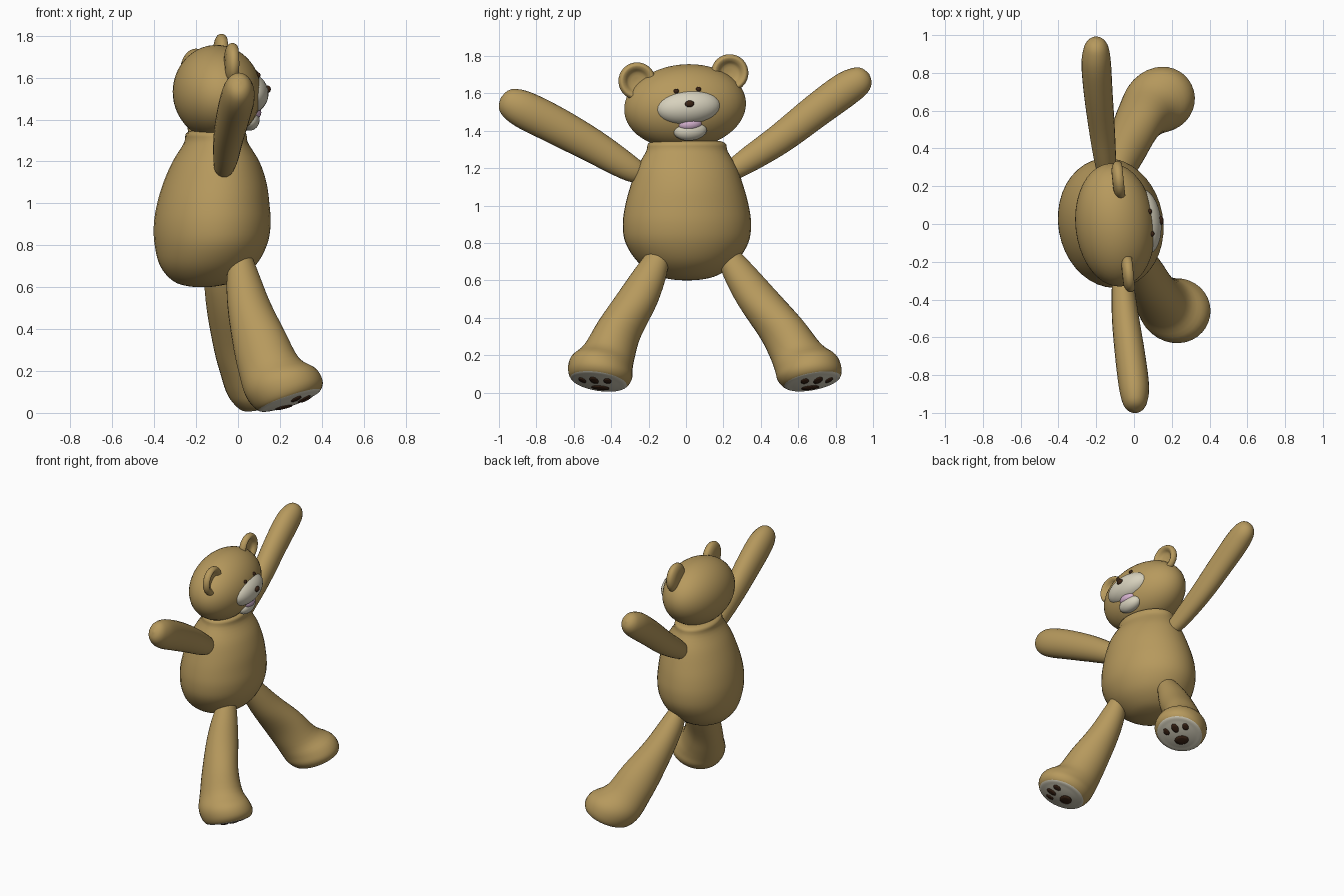
import bpy, bmesh, math
from mathutils import Vector as V, Matrix

if "Cube" in bpy.data.objects:
    bpy.data.objects.remove(bpy.data.objects["Cube"])


def material(name, rgb):
    m = bpy.data.materials.new(name)
    m.diffuse_color = (*rgb, 1)
    m.use_nodes = True
    m.node_tree.nodes["Principled BSDF"].inputs["Base Color"].default_value = m.diffuse_color
    return m


FUR = material("tan fur", (0.47, 0.32, 0.11))
CREAM = material("cream patch", (0.68, 0.64, 0.51))
PINK = material("pink mouth", (0.66, 0.44, 0.62))
BROWN = material("dark brown", (0.045, 0.018, 0.008))


def finish(name, bm, mats):
    bmesh.ops.remove_doubles(bm, verts=bm.verts, dist=1e-5)
    bmesh.ops.recalc_face_normals(bm, faces=bm.faces)
    me = bpy.data.meshes.new(name)
    bm.to_mesh(me)
    bm.free()
    for m in mats:
        me.materials.append(m)
    for p in me.polygons:
        p.use_smooth = True
    ob = bpy.data.objects.new(name, me)
    bpy.context.collection.objects.link(ob)
    return ob


def catmull(a, b, c, d, t):
    return 0.5 * (2 * b + (c - a) * t + (2 * a - 5 * b + 4 * c - d) * t * t
                  + (3 * b - a - 3 * c + d) * t ** 3)


def loft(name, rings, mats, steps=4, split=99, warp=lambda p: p, seg=28):
    """Skin smoothly through elliptical rings (centre, half axis u, half axis v)."""
    n = len(rings)
    full = []
    for i in range(n - 1):
        q = [rings[min(max(j, 0), n - 1)] for j in (i - 1, i, i + 1, i + 2)]
        for k in range(steps):
            full.append([catmull(*(r[e] for r in q), k / steps) for e in range(3)])
    full.append(rings[-1])
    bm = bmesh.new()
    rows = []
    for c, u, v in full:
        ang = [2 * math.pi * k / seg for k in range(seg)]
        rows.append([bm.verts.new(warp(c + u * math.cos(a) + v * math.sin(a))) for a in ang])
    for i in range(len(rows) - 1):
        for k in range(seg):
            j = (k + 1) % seg
            f = bm.faces.new((rows[i][k], rows[i][j], rows[i + 1][j], rows[i + 1][k]))
            f.material_index = 1 if i >= split * steps else 0
    return finish(name, bm, mats)


def ball(name, frame, centre, radii, mat, seg=24):
    bm = bmesh.new()
    m = frame @ Matrix.Translation(centre) @ Matrix.Diagonal((*radii, 1))
    bmesh.ops.create_uvsphere(bm, u_segments=seg, v_segments=seg * 2 // 3, radius=1, matrix=m)
    return finish(name, bm, [mat])


# Body: egg of stacked ellipses (z, centre x, half depth, half width), turned a little
yaw = math.radians(10)
fwd, side = V((math.cos(yaw), math.sin(yaw), 0)), V((-math.sin(yaw), math.cos(yaw), 0))
BODY = [(0.60, -0.17, 0, 0), (0.605, -0.17, 0.07, 0.08), (0.63, -0.16, 0.15, 0.17),
        (0.70, -0.145, 0.225, 0.265), (0.80, -0.13, 0.266, 0.33), (0.90, -0.123, 0.277, 0.345),
        (1.0, -0.118, 0.266, 0.332), (1.1, -0.11, 0.244, 0.305), (1.2, -0.105, 0.205, 0.27),
        (1.29, -0.105, 0.15, 0.22), (1.335, -0.105, 0.14, 0.205), (1.35, -0.105, 0.09, 0.13),
        (1.35, -0.105, 0, 0)]
loft("body", [(V((x, 0.005, z)), fwd * d, side * w) for z, x, d, w in BODY], [FUR], seg=40)

# Head frame: slightly turned and tilted
HEAD = (Matrix.Translation((-0.1, -0.005, 1.53)) @ Matrix.Rotation(math.radians(6), 4, 'Z')
        @ Matrix.Rotation(math.radians(5), 4, 'X'))
ball("head", HEAD, (0, 0, 0), (0.21, 0.328, 0.225), FUR, 40)
ball("muzzle", HEAD, (0.155, 0, -0.005), (0.09, 0.175, 0.095), CREAM, 32)
ball("lower_lip", HEAD, (0.155, 0, -0.13), (0.05, 0.09, 0.053), CREAM)
ball("mouth", HEAD, (0.165, 0, -0.095), (0.048, 0.068, 0.04), PINK)
ball("nose", HEAD, (0.243, 0, 0.014), (0.015, 0.025, 0.018), BROWN, 16)

# Eyes and dished ears (profile: radius, depth)
EAR = [(0, -0.03), (0.06, -0.028), (0.093, -0.012), (0.1, 0.01), (0.086, 0.03),
       (0.066, 0.022), (0.045, 0.002), (0, -0.005)]
R3 = HEAD.to_3x3()
for s, label in ((1, "left"), (-1, "right")):
    ball(label + "_eye", HEAD, (0.19, 0.06 * s, 0.087), (0.012, 0.014, 0.013), BROWN, 12)
    loft(label + "_ear", [(HEAD @ V((0.04 + x, 0.25 * s, 0.158)), R3 @ V((0, r, 0)),
                           R3 @ V((0, 0, r))) for r, x in EAR], [FUR], steps=3)


# Arms: tapered tubes along a path (point, thickness factor)
def arm(name, path, rx, rv):
    pts = [V(p[:3]) for p in path]
    rings = []
    for i, p in enumerate(pts):
        t = pts[min(i + 1, len(pts) - 1)] - pts[max(i - 1, 0)]
        n = t.cross(V((1, 0, 0))).normalized()
        u = t.cross(n).normalized()
        rings.append((p, u * rx * path[i][3], n * rv * path[i][3]))
    loft(name, rings, [FUR], seg=24)


arm("left_arm", [(-0.12, 0.20, 1.15, 0), (-0.13, 0.23, 1.175, 0.5), (-0.15, 0.32, 1.235, 0.72),
                 (-0.17, 0.5, 1.355, 0.88), (-0.19, 0.7, 1.51, 0.98), (-0.2, 0.85, 1.62, 1.0),
                 (-0.2, 0.93, 1.67, 0.84), (-0.2, 0.967, 1.695, 0.5),
                 (-0.2, 0.98, 1.703, 0)], 0.078, 0.092)
arm("right_arm", [(-0.07, -0.20, 1.14, 0), (-0.07, -0.24, 1.165, 0.5), (-0.06, -0.32, 1.21, 0.72),
                  (-0.045, -0.5, 1.32, 0.9), (-0.02, -0.7, 1.43, 1.0), (0, -0.86, 1.51, 1.0),
                  (0.005, -0.94, 1.55, 0.82), (0.005, -0.977, 1.57, 0.5),
                  (0.005, -0.99, 1.577, 0)], 0.08, 0.1)

# Legs: rings from back point (x, z) to front point (x, z), centre y, half width
LEG = [(0.02, 0.77, 0.03, 0.77, 0.13, 0.01), (-0.02, 0.74, 0.06, 0.76, 0.14, 0.05),
       (-0.048, 0.64, 0.09, 0.69, 0.175, 0.08), (-0.045, 0.48, 0.15, 0.54, 0.255, 0.107),
       (-0.015, 0.28, 0.22, 0.40, 0.355, 0.118), (0.008, 0.17, 0.29, 0.27, 0.41, 0.138),
       (0.03, 0.09, 0.37, 0.22, 0.45, 0.165), (0.058, 0.04, 0.402, 0.165, 0.46, 0.172),
       (0.10, 0.004, 0.393, 0.118, 0.467, 0.152)]
BULGE = 0.025


def leg(label, sy):
    rings = []
    D = V((0.13, 0.4 if sy > 0 else -0.28, -0.5))
    for bx, bz, fx, fz, cy, w in LEG:
        t = (0.75 - (bz + fz) / 2) / 0.75
        dx, dy, turn = (-0.11 + 0.03 * t, 0.075 + 0.145 * t, 0.45) if sy > 0 else (0, 0, 0.35)
        c = V(((bx + fx) / 2 + dx, sy * (cy + dy), (bz + fz) / 2))
        u = V((fx - bx, sy * turn * (fx - bx), fz - bz)) / 2
        u *= V((fx - bx, 0, fz - bz)).length / 2 / u.length
        s = u.cross(D).normalized().lerp(u.cross(V((0, 0, -1))).normalized(), min(max(t, 0), 1))
        rings.append((c, u, s.normalized() * w))
    c, u, v = rings[-1]
    n = u.cross(v).normalized()
    if n.z > 0:
        n = -n
    # Cream sole, gently domed
    for r in (0.75, 0.5, 0.25, 0):
        rings.append((c + n * BULGE * (1 - r * r), u * r, v * r))
    loft(label + "_leg", rings, [FUR, CREAM], split=len(LEG) - 1, seg=32)

    # Paw pads: thin plates following the dome
    def onto_sole(p):
        return c + u * p.x + v * p.y + n * (BULGE * (1 - p.x ** 2 - p.y ** 2) + p.z)
    pads = (("heel_pad", -0.25, 0, 0.25, 0.32), ("inner_toe_pad", 0.36, 0.47, 0.17, 0.13),
            ("middle_toe_pad", 0.45, 0, 0.22, 0.15), ("outer_toe_pad", 0.36, -0.47, 0.17, 0.13))
    for name, a, b, ra, rb in pads:
        loft(label + "_" + name,
             [(V((a, b, h)), V((ra * k, 0, 0)), V((0, rb * k, 0)))
              for k, h in ((0, -0.003), (1, -0.003), (1, 0.004), (0.5, 0.005), (0, 0.005))],
             [BROWN], steps=1, warp=onto_sole, seg=20)


leg("left", 1)
leg("right", -1)
